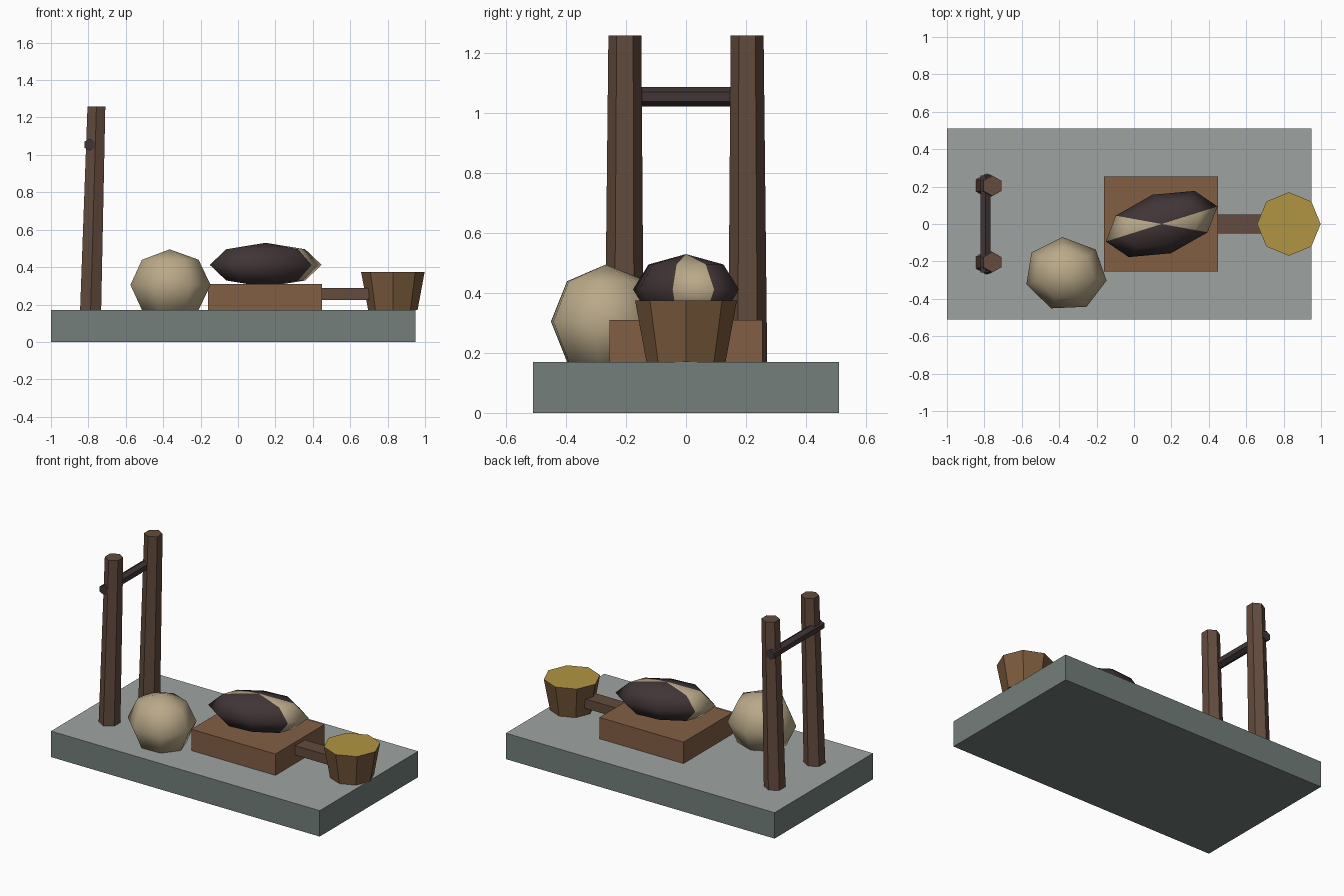
import bpy, bmesh, math
from mathutils import Matrix, Vector

if "Cube" in bpy.data.objects:
    bpy.data.objects.remove(bpy.data.objects["Cube"])


def material(name, r, g, b):
    lin = [((c / 255 + 0.055) / 1.055) ** 2.4 for c in (r, g, b)]
    m = bpy.data.materials.new(name)
    m.diffuse_color = (*lin, 1)
    m.use_nodes = True
    m.node_tree.nodes["Principled BSDF"].inputs["Base Color"].default_value = m.diffuse_color
    return m


STONE = material("slab stone", 115, 127, 122)
STONE_TOP = material("pale slab top", 158, 164, 161)
PLANK = material("plank brown", 130, 95, 68)
TIMBER = material("dark timber", 99, 75, 61)
BUCKET = material("bucket wood", 122, 90, 60)
GRAIN = material("grain yellow", 177, 149, 66)
CREAM = material("cream", 186, 169, 137)
DARK = material("dark brown", 65, 53, 54)


def finish(bm, name, mats, rule=None, smooth=False):
    bmesh.ops.recalc_face_normals(bm, faces=bm.faces[:])
    bm.normal_update()
    for f in bm.faces:
        f.smooth = smooth
        if rule:
            f.material_index = rule(f)
    me = bpy.data.meshes.new(name)
    bm.to_mesh(me)
    bm.free()
    for m in mats:
        me.materials.append(m)
    ob = bpy.data.objects.new(name, me)
    bpy.context.collection.objects.link(ob)
    return ob


def box(name, lo, hi, mats, rule=None):
    bm = bmesh.new()
    lo, hi = Vector(lo), Vector(hi)
    bmesh.ops.create_cube(bm, size=1, matrix=Matrix.Translation((lo + hi) / 2)
                          @ Matrix.Diagonal((*(hi - lo), 1)))
    return finish(bm, name, mats, rule)


def prism(name, sides, p0, r0, p1, r1, u, v, mats, rule=None):
    """Tapered prism from p0 to p1; u and v span its end planes."""
    bm = bmesh.new()
    u, v = Vector(u), Vector(v)
    rings = []
    for p, r in ((p0, r0), (p1, r1)):
        angles = [math.tau * i / sides for i in range(sides)]
        rings.append([bm.verts.new(Vector(p) + r * (u * math.cos(a) + v * math.sin(a)))
                      for a in angles])
        bm.faces.new(rings[-1])
    for i in range(sides):
        j = (i + 1) % sides
        bm.faces.new((rings[0][i], rings[0][j], rings[1][j], rings[1][i]))
    return finish(bm, name, mats, rule)


def ellipsoid(name, segments, centre, radii, turn, mats, rule=None):
    """Coarse smooth ball with four bands, first corner on its own x axis."""
    bm = bmesh.new()
    rings = []
    for lat in (math.pi / 4, 0, -math.pi / 4):
        rings.append([bm.verts.new((math.cos(lat) * math.cos(math.tau * i / segments),
                                    math.cos(lat) * math.sin(math.tau * i / segments),
                                    math.sin(lat))) for i in range(segments)])
    top, bottom = bm.verts.new((0, 0, 1)), bm.verts.new((0, 0, -1))
    for i in range(segments):
        j = (i + 1) % segments
        bm.faces.new((top, rings[0][i], rings[0][j]))
        bm.faces.new((bottom, rings[2][j], rings[2][i]))
        for a, b in zip(rings, rings[1:]):
            bm.faces.new((a[i], b[i], b[j], a[j]))
    # paint in unit space, before stretching
    if rule:
        for f in bm.faces:
            f.material_index = rule(f)
    bm.transform(Matrix.Translation(centre) @ Matrix.Rotation(math.radians(turn), 4, 'Z')
                 @ Matrix.Diagonal((*radii, 1)))
    return finish(bm, name, mats, None, True)


def top_face(f):
    return 1 if f.normal.z > 0.9 else 0


def end_wedge(f):
    # one pale wedge at each end of the bundle
    c = f.calc_center_median()
    segment = int((math.atan2(c.y, c.x) % math.tau) / (math.tau / 8))
    return 1 if segment % 4 == 3 else 0


# Ground slab and low table
box("slab", (-1, -0.51, 0), (0.95, 0.51, 0.17), [STONE, STONE_TOP], top_face)
box("table", (-0.16, -0.255, 0.17), (0.45, 0.255, 0.31), [PLANK])

# Leaning hexagonal posts and the bar between them
for side, label in ((-1, "front"), (1, "back")):
    prism(label + "_post", 6, (-0.788, side * 0.206, 0.168), 0.065,
          (-0.757, side * 0.204, 1.26), 0.055, (0, 1, 0), (-1, 0, 0), [TIMBER])
prism("crossbar", 6, (-0.794, -0.26, 1.055), 0.032, (-0.794, 0.26, 1.055), 0.032,
      (0, 0, 1), (1, 0, 0), [DARK])

# Boulder, and striped bundle lying on the table
ellipsoid("boulder", 7, (-0.365, -0.268, 0.305), (0.221, 0.198, 0.19), -9, [CREAM])
ellipsoid("bundle", 8, (0.148, 0, 0.412), (0.313, 0.164, 0.118), 17.4,
          [DARK, CREAM], end_wedge)

# Beam and filled bucket
box("beam", (0.44, -0.05, 0.225), (0.70, 0.05, 0.287), [TIMBER])
prism("bucket", 8, (0.828, 0, 0.17), 0.132, (0.828, 0, 0.375), 0.17,
      (1, 0, 0), (0, 1, 0), [BUCKET, GRAIN], top_face)
